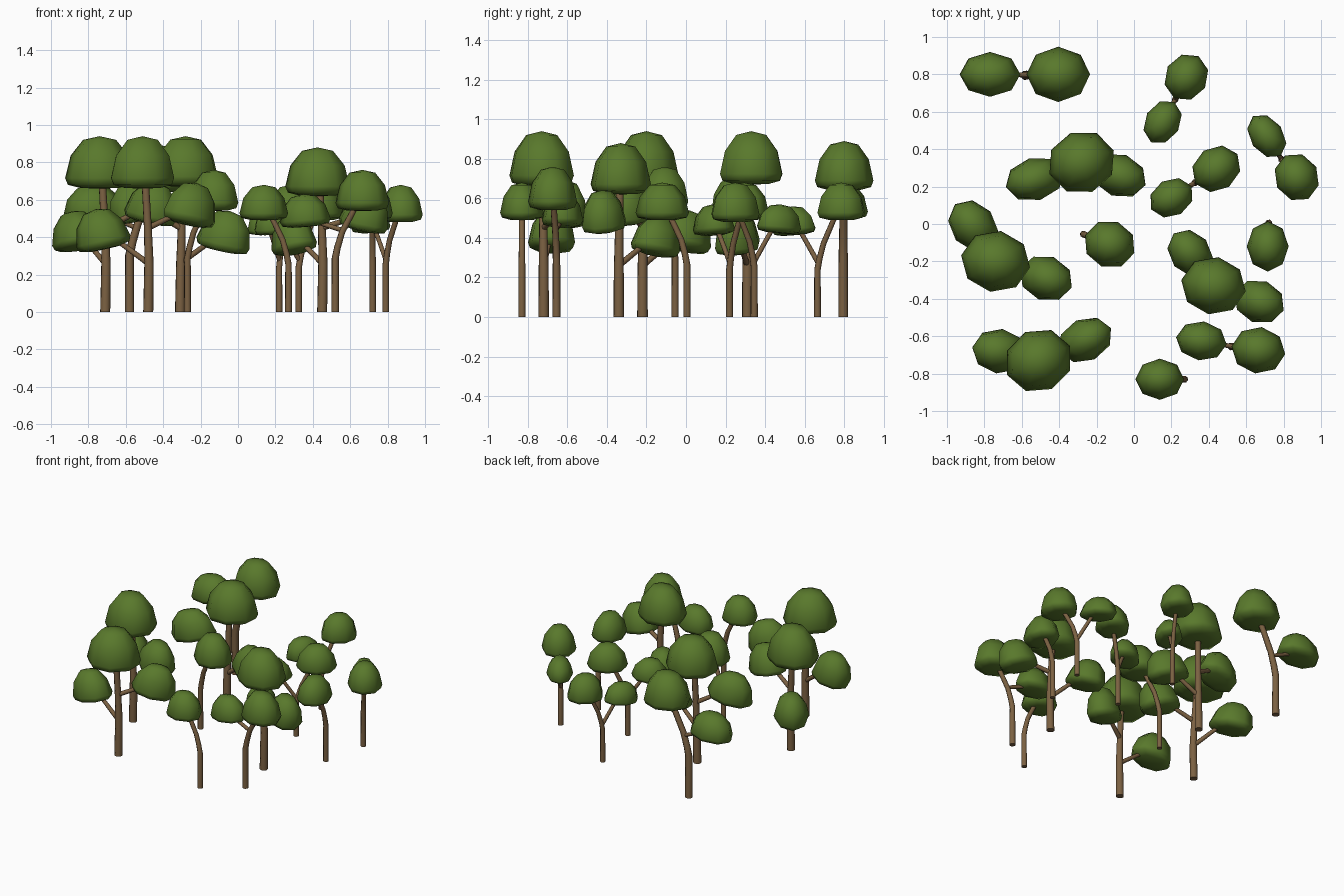
import bpy, bmesh
from math import sin, cos, pi, radians
from mathutils import Matrix, Vector

if "Cube" in bpy.data.objects:
    bpy.data.objects.remove(bpy.data.objects["Cube"])


def material(name, rgb):
    m = bpy.data.materials.new(name)
    m.diffuse_color = (*rgb, 1)
    m.use_nodes = True
    m.node_tree.nodes["Principled BSDF"].inputs["Base Color"].default_value = m.diffuse_color
    return m


LEAF = material("leaf_green", (0.10, 0.19, 0.025))
BARK = material("bark_brown", (0.20, 0.12, 0.055))

# dome profile: radius, height
DOME = [(0.55, 0.01), (0.92, 0.07), (1.0, 0.2), (0.84, 0.63), (0.48, 0.93)]
SIDES = 8


def finish(name, bm, mat):
    bmesh.ops.recalc_face_normals(bm, faces=bm.faces)
    me = bpy.data.meshes.new(name)
    bm.to_mesh(me)
    bm.free()
    me.materials.append(mat)
    for p in me.polygons:
        p.use_smooth = True
    ob = bpy.data.objects.new(name, me)
    bpy.context.collection.objects.link(ob)
    bpy.context.view_layer.objects.active = ob
    ob.select_set(True)
    bpy.ops.object.shade_smooth_by_angle(angle=radians(60))
    ob.select_set(False)


def skin(bm, rings, low, high):
    """Bridge rings of points and close both ends with a fan."""
    vr = [[bm.verts.new(p) for p in r] for r in rings]
    a, b = bm.verts.new(low), bm.verts.new(high)
    n = len(vr[0])
    for i in range(n):
        j = (i + 1) % n
        for r, s in zip(vr, vr[1:]):
            bm.faces.new((r[i], r[j], s[j], s[i]))
        bm.faces.new((a, vr[0][j], vr[0][i]))
        bm.faces.new((b, vr[-1][i], vr[-1][j]))


def canopy(name, x, y, angle, a, b, z0, z1, tilt):
    bm = bmesh.new()
    rings = [[(a * r * cos(2 * pi * k / SIDES), b * r * sin(2 * pi * k / SIDES), z * (z1 - z0))
              for k in range(SIDES)] for r, z in DOME]
    skin(bm, rings, (0, 0, 0), (0, 0, z1 - z0))
    bm.transform(Matrix.Rotation(radians(angle), 4, 'Z') @ Matrix.Rotation(radians(tilt), 4, 'Y'))
    # centre the tilted dome and fit it to its height range
    for ax, lo, hi in ((0, x, x), (1, y, y), (2, z0, z1)):
        vals = [v.co[ax] for v in bm.verts]
        mn, mx = min(vals), max(vals)
        s = (hi - lo) / (mx - mn) if ax == 2 else 1
        for v in bm.verts:
            v.co[ax] = lo + (v.co[ax] - mn) * s if ax == 2 else x_mid(v.co[ax], mn, mx, lo)
    finish(name, bm, LEAF)


def x_mid(v, mn, mx, target):
    return v - (mn + mx) / 2 + target


def limb(name, pts, r0, r1):
    """Tapered round tube along a path with softened corners."""
    pts = [Vector(p) for p in pts]
    path = [pts[0]]
    for p, q, s in zip(pts, pts[1:], pts[2:]):
        path += [q.lerp(p, 0.2), q * 0.8 + (p + s) * 0.1, q.lerp(s, 0.3)]
    path.append(pts[-1])
    bm = bmesh.new()
    rings = []
    for i, p in enumerate(path):
        t = (path[min(i + 1, len(path) - 1)] - path[max(i - 1, 0)]).normalized()
        if i == 0 and len(pts) > 2:
            t = Vector((0, 0, 1))
        u = t.cross(Vector((0.3, 1, 0.1))).normalized()
        w = t.cross(u)
        r = r0 + (r1 - r0) * i / (len(path) - 1)
        rings.append([p + (u * cos(2 * pi * k / 8) + w * sin(2 * pi * k / 8)) * r for k in range(8)])
    skin(bm, rings, path[0], path[-1])
    finish(name, bm, BARK)


# large trees: trunk base, then crown, mid and low canopies (x, y, angle, a, b, z0, z1)
LARGE = [
    ((-0.31, 0.31), (-0.28, 0.33, 20, 0.183, 0.168, 0.67, 0.94),
     (-0.53, 0.24, 195, 0.165, 0.115, 0.47, 0.70), (-0.08, 0.26, -20, 0.155, 0.115, 0.31, 0.54)),
    ((-0.71, -0.22), (-0.74, -0.20, -10, 0.187, 0.165, 0.66, 0.94),
     (-0.47, -0.29, -20, 0.15, 0.12, 0.46, 0.69), (-0.86, -0.01, 130, 0.155, 0.12, 0.32, 0.54)),
    ((0.45, -0.34), (0.425, -0.33, -10, 0.175, 0.155, 0.62, 0.88),
     (0.67, -0.415, -20, 0.142, 0.115, 0.42, 0.64), (0.30, -0.155, 130, 0.14, 0.11, 0.30, 0.51)),
    ((-0.48, -0.72), (-0.51, -0.73, 25, 0.185, 0.168, 0.66, 0.94),
     (-0.26, -0.62, 25, 0.155, 0.115, 0.45, 0.69), (-0.72, -0.68, 172, 0.15, 0.12, 0.32, 0.55)),
]
for i, ((bx, by), top, mid, low) in enumerate(LARGE, 1):
    n = f"large_tree_{i}_"
    cx, cy = (bx * 0.4 + top[0] * 0.6), (by * 0.4 + top[1] * 0.6)
    limb(n + "trunk", [(bx, by, 0), (bx + 0.005, by, 0.32), (cx, cy, top[5] + 0.08)], 0.028, 0.02)
    canopy(n + "crown", *top, 0)
    for part, c, z in (("mid", mid, 0.45), ("low", low, 0.26)):
        canopy(n + part + "_canopy", *c, 13)
        limb(n + part + "_branch", [(bx, by, z), (c[0] * 0.85 + bx * 0.15, c[1] * 0.85 + by * 0.15, c[5] + 0.09)],
             0.016, 0.013)

# forked trees: base, bend height, radius, branch height, upper canopy, lower canopy
FORKED = [
    ((-0.58, 0.795), 0.38, 0.026, 0.45, (-0.405, 0.80, 0, 0.17, 0.148, 0.64, 0.89),
     (-0.77, 0.80, 180, 0.163, 0.12, 0.49, 0.68)),
    ((0.52, -0.655), 0.36, 0.021, 0.44, (0.665, -0.675, -8, 0.145, 0.125, 0.54, 0.76),
     (0.36, -0.625, 172, 0.137, 0.105, 0.45, 0.63)),
    ((0.22, 0.665), 0.30, 0.018, 0.28, (0.28, 0.785, 60, 0.13, 0.115, 0.49, 0.68),
     (0.153, 0.545, 240, 0.125, 0.095, 0.41, 0.56)),
    ((0.325, 0.22), 0.30, 0.019, 0.28, (0.44, 0.295, 35, 0.138, 0.118, 0.49, 0.68),
     (0.20, 0.14, 210, 0.125, 0.1, 0.41, 0.57)),
    ((0.79, 0.345), 0.32, 0.019, 0.28, (0.87, 0.25, -62, 0.132, 0.118, 0.48, 0.68),
     (0.71, 0.47, 125, 0.13, 0.09, 0.42, 0.57)),
]
for i, ((bx, by), zb, r, zs, up, low) in enumerate(FORKED, 1):
    n = f"forked_tree_{i}_"
    limb(n + "trunk", [(bx, by, 0), (bx, by, zb), (up[0] * 0.85 + bx * 0.15, up[1] * 0.85 + by * 0.15, up[5] + 0.05)],
         r, r * 0.75)
    canopy(n + "upper_canopy", *up, 0)
    k = 0.2 if zs > 0.4 else 0.0
    limb(n + "branch", [(bx + k * (up[0] - bx), by + k * (up[1] - by), zs),
                        (low[0] * 0.8 + bx * 0.2, low[1] * 0.8 + by * 0.2, low[5] + 0.04)], 0.013, 0.012)
    canopy(n + "lower_canopy", *low, 5)

# single trees with one bent trunk
SINGLE = [
    ((-0.27, -0.055), 0.36, (-0.13, -0.108, -20, 0.14, 0.127, 0.54, 0.76)),
    ((0.72, 0.005), 0.33, (0.715, -0.12, -90, 0.135, 0.112, 0.49, 0.68)),
    ((0.27, -0.83), 0.32, (0.138, -0.83, 180, 0.13, 0.11, 0.49, 0.68)),
]
for i, ((bx, by), zb, c) in enumerate(SINGLE, 1):
    n = f"single_tree_{i}_"
    limb(n + "trunk", [(bx, by, 0), (bx, by, zb), (c[0] * 0.8 + bx * 0.2, c[1] * 0.8 + by * 0.2, c[5] + 0.05)],
         0.019, 0.015)
    canopy(n + "canopy", *c, 0)
